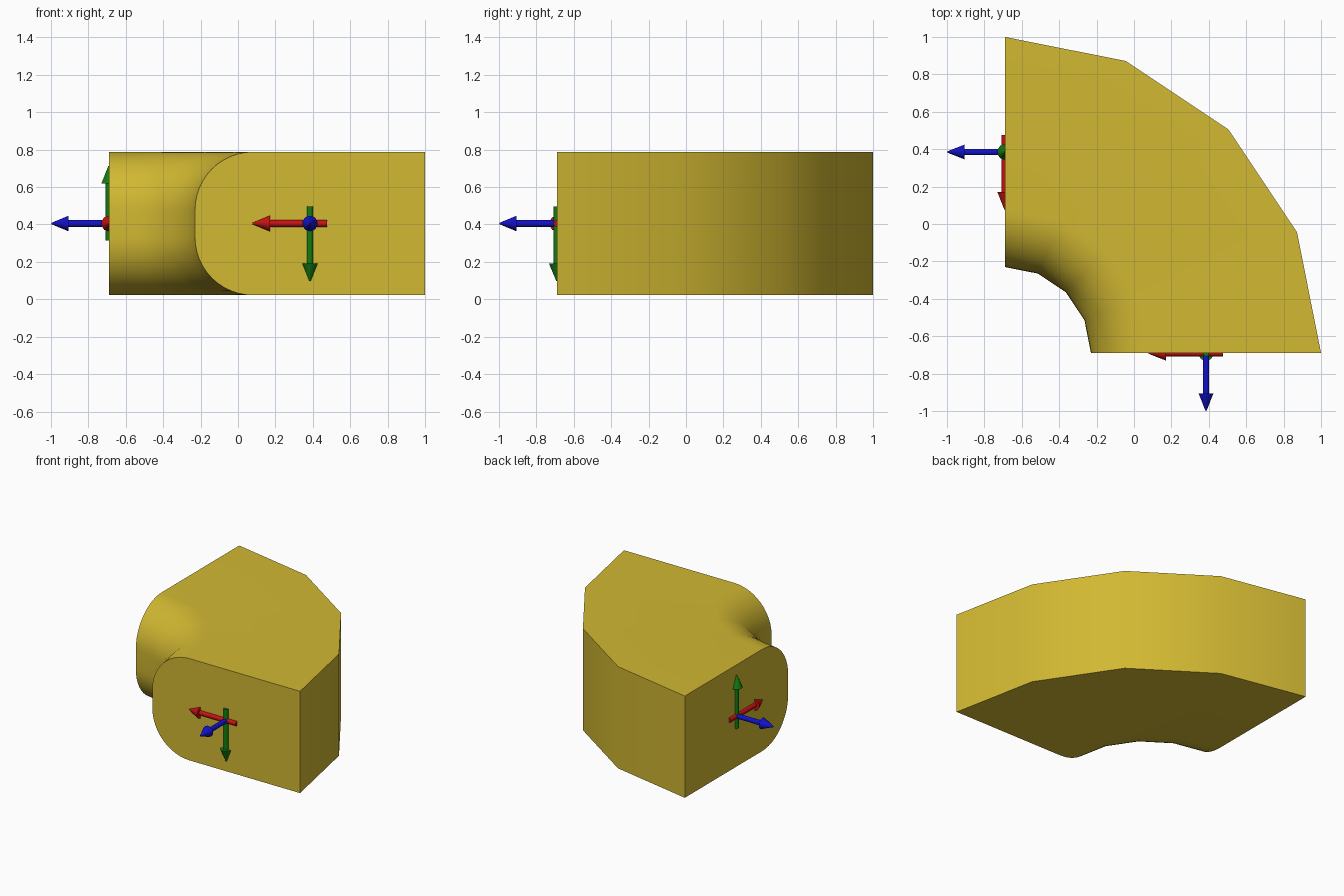
import bpy, bmesh, math
from mathutils import Matrix, Vector

if "Cube" in bpy.data.objects:
    bpy.data.objects.remove(bpy.data.objects["Cube"])


def material(name, rgb):
    m = bpy.data.materials.new(name)
    m.diffuse_color = (*rgb, 1)
    m.use_nodes = True
    m.node_tree.nodes["Principled BSDF"].inputs["Base Color"].default_value = m.diffuse_color
    return m


YELLOW = material("mustard yellow", (0.64, 0.48, 0.032))
RED = material("red", (0.58, 0.006, 0.006))
GREEN = material("green", (0.006, 0.2, 0.006))
BLUE = material("blue", (0.006, 0.006, 0.58))


def finish(bm, name, mat, angle):
    bmesh.ops.recalc_face_normals(bm, faces=bm.faces)
    mesh = bpy.data.meshes.new(name)
    bm.to_mesh(mesh)
    bm.free()
    mesh.materials.append(mat)
    ob = bpy.data.objects.new(name, mesh)
    bpy.context.collection.objects.link(ob)
    bpy.ops.object.select_all(action='DESELECT')
    ob.select_set(True)
    bpy.context.view_layer.objects.active = ob
    bpy.ops.object.shade_smooth_by_angle(angle=math.radians(angle))


# Elbow: D-shaped profile swept a quarter turn in four straight segments
CENTRE, INNER, OUTER = -0.69, 0.46, 1.69
BOTTOM, TOP, ROUND = 0.022, 0.788, 0.31
STEPS, ARC = 4, 12
profile = [(OUTER, BOTTOM), (OUTER, TOP)]
for z, start in ((TOP - ROUND, 90), (BOTTOM + ROUND, 180)):
    for i in range(ARC + 1):
        a = math.radians(start + 90 * i / ARC)
        profile.append((INNER + ROUND + ROUND * math.cos(a), z + ROUND * math.sin(a)))

bm = bmesh.new()
rings = []
for s in range(STEPS + 1):
    a = math.pi / 2 * s / STEPS
    rings.append([bm.verts.new((CENTRE + r * math.cos(a), CENTRE + r * math.sin(a), z))
                  for r, z in profile])
n = len(profile)
for r0, r1 in zip(rings, rings[1:]):
    for i in range(n):
        j = (i + 1) % n
        bm.faces.new((r0[i], r0[j], r1[j], r1[i]))
bm.faces.new(rings[0])
bm.faces.new(rings[-1])
finish(bm, "elbow_body", YELLOW, 35)


# Axis arrow: thin shaft with a cone head, starting a little behind the origin
def arrow(name, origin, direction, mat):
    d = Vector(direction)
    turn = Matrix.Translation(origin) @ d.to_track_quat('Z', 'Y').to_matrix().to_4x4()
    bm = bmesh.new()
    for z0, z1, r0, r1 in ((-0.09, 0.22, 0.018, 0.018), (0.215, 0.307, 0.042, 0.004)):
        bmesh.ops.create_cone(bm, cap_ends=True, segments=10, radius1=r0, radius2=r1,
                              depth=z1 - z0,
                              matrix=turn @ Matrix.Translation((0, 0, (z0 + z1) / 2)))
    finish(bm, name, mat, 40)


# One set of three arrows on each open end
MID = 0.385
front, side = (MID, CENTRE, 0.405), (CENTRE, MID, 0.405)
arrow("front_red_arrow", front, (-1, 0, 0), RED)
arrow("front_green_arrow", front, (0, 0, -1), GREEN)
arrow("front_blue_arrow", front, (0, -1, 0), BLUE)
arrow("side_red_arrow", side, (0, -1, 0), RED)
arrow("side_green_arrow", side, (0, 0, 1), GREEN)
arrow("side_blue_arrow", side, (-1, 0, 0), BLUE)
